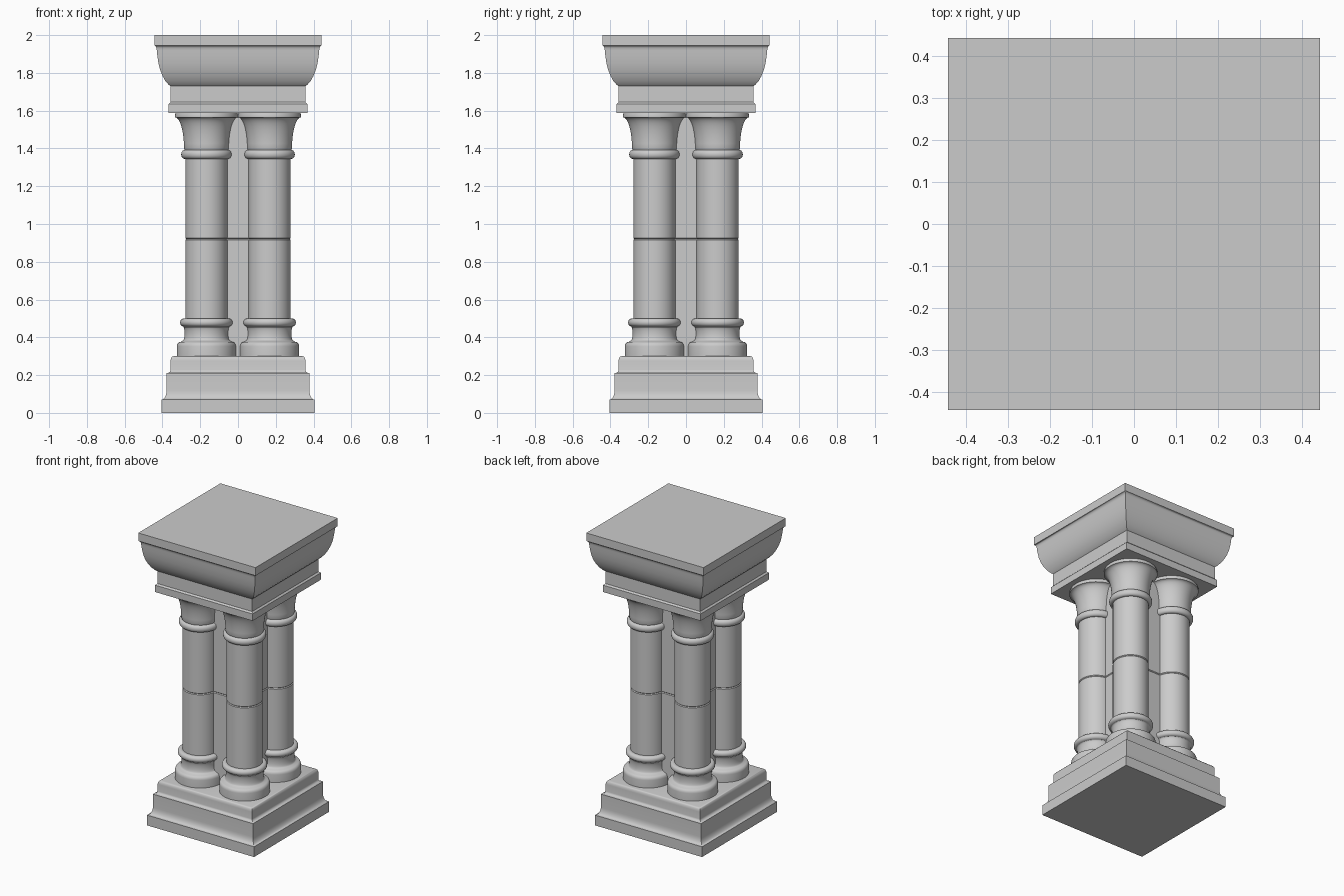
import bpy, bmesh, math

cube = bpy.data.objects.get("Cube")
if cube:
    bpy.data.objects.remove(cube, do_unlink=True)

stone = bpy.data.materials.new("grey stone")
stone.use_nodes = True
stone.diffuse_color = (0.6, 0.6, 0.6, 1)
stone.node_tree.nodes["Principled BSDF"].inputs["Base Color"].default_value = (0.6, 0.6, 0.6, 1)


def arc(r0, z0, r1, z1, steps=6, bulge=True):
    """Quarter-ellipse moulding from one profile point to the next."""
    points = []
    for i in range(steps + 1):
        a = math.pi / 2 * i / steps
        s, c = math.sin(a), 1 - math.cos(a)
        fr, fz = (s, c) if bulge else (c, s)
        points.append((r0 + (r1 - r0) * fr, z0 + (z1 - z0) * fz))
    return points


def torus(r, bulge, z0, z1, steps=10):
    """Half-round ring moulding."""
    return [(r + bulge * math.sin(math.pi * i / steps),
             (z0 + z1) / 2 - (z1 - z0) / 2 * math.cos(math.pi * i / steps))
            for i in range(steps + 1)]


def sweep(name, profile, sides, x=0, y=0):
    """Stack rings of the profile; four sides give a mitred square block."""
    bm = bmesh.new()
    grow = math.sqrt(2) if sides == 4 else 1
    turn = math.pi / sides
    rings = [[bm.verts.new((r * grow * math.cos(turn + 2 * math.pi * i / sides),
                            r * grow * math.sin(turn + 2 * math.pi * i / sides), z))
              for i in range(sides)] for r, z in profile]
    for low, high in zip(rings, rings[1:]):
        for i in range(sides):
            j = (i + 1) % sides
            bm.faces.new((low[i], low[j], high[j], high[i]))
    bm.faces.new(rings[0][::-1])
    bm.faces.new(rings[-1])
    bmesh.ops.remove_doubles(bm, verts=bm.verts, dist=0.0002)
    bmesh.ops.recalc_face_normals(bm, faces=bm.faces)
    mesh = bpy.data.meshes.new(name)
    bm.to_mesh(mesh)
    bm.free()
    mesh.materials.append(stone)
    obj = bpy.data.objects.new(name, mesh)
    obj.location = (x, y, 0)
    bpy.context.collection.objects.link(obj)
    bpy.ops.object.select_all(action='DESELECT')
    obj.select_set(True)
    bpy.context.view_layer.objects.active = obj
    bpy.ops.object.shade_smooth_by_angle(angle=math.radians(32))
    return obj


def joint(r, z=0.92):
    """Thin groove between the two courses of stone."""
    return [(r, z - 0.005), (r - 0.005, z), (r, z + 0.005)]


# Moulded square pedestal
pedestal = ([(0.405, 0), (0.405, 0.07)] + arc(0.405, 0.07, 0.378, 0.12)
            + [(0.378, 0.21)] + arc(0.378, 0.21, 0.357, 0.228, 4)
            + [(0.357, 0.275)] + arc(0.357, 0.275, 0.342, 0.3, 4, False))
sweep("pedestal", pedestal, 4)

# Square core between the columns
sweep("core_pier", [(0.185, 0.295)] + joint(0.185) + [(0.185, 1.595)], 4)

# Four round columns with base, shaft and bell capital
base = ([(0.157, 0.298), (0.157, 0.352)] + arc(0.157, 0.352, 0.137, 0.376, 5, False)
        + arc(0.127, 0.382, 0.116, 0.42) + arc(0.116, 0.42, 0.124, 0.455, 5, False)
        + torus(0.12, 0.02, 0.457, 0.5))
capital = (torus(0.116, 0.018, 1.345, 1.392) + [(0.119, 1.4)]
           + arc(0.119, 1.4, 0.167, 1.565, 10, False)
           + [(0.168, 1.575), (0.162, 1.592)])
column = base + [(0.112, 0.5)] + joint(0.112) + [(0.112, 1.345)] + capital
for x, side in ((-1, "right"), (1, "left")):
    for y, end in ((-1, "front"), (1, "back")):
        sweep(f"column_{end}_{side}", column, 48, x * 0.167, y * 0.167)

# Moulded square top with a flaring cornice
cornice = ([(0.368, 1.588), (0.368, 1.635), (0.358, 1.645), (0.358, 1.73)]
           + [(0.368, 1.738), (0.385, 1.758), (0.4, 1.785), (0.412, 1.815),
              (0.421, 1.85), (0.427, 1.89), (0.43, 1.92)]
           + arc(0.43, 1.92, 0.443, 1.945, 4, False) + [(0.443, 2.0)])
sweep("cornice", cornice, 4)
